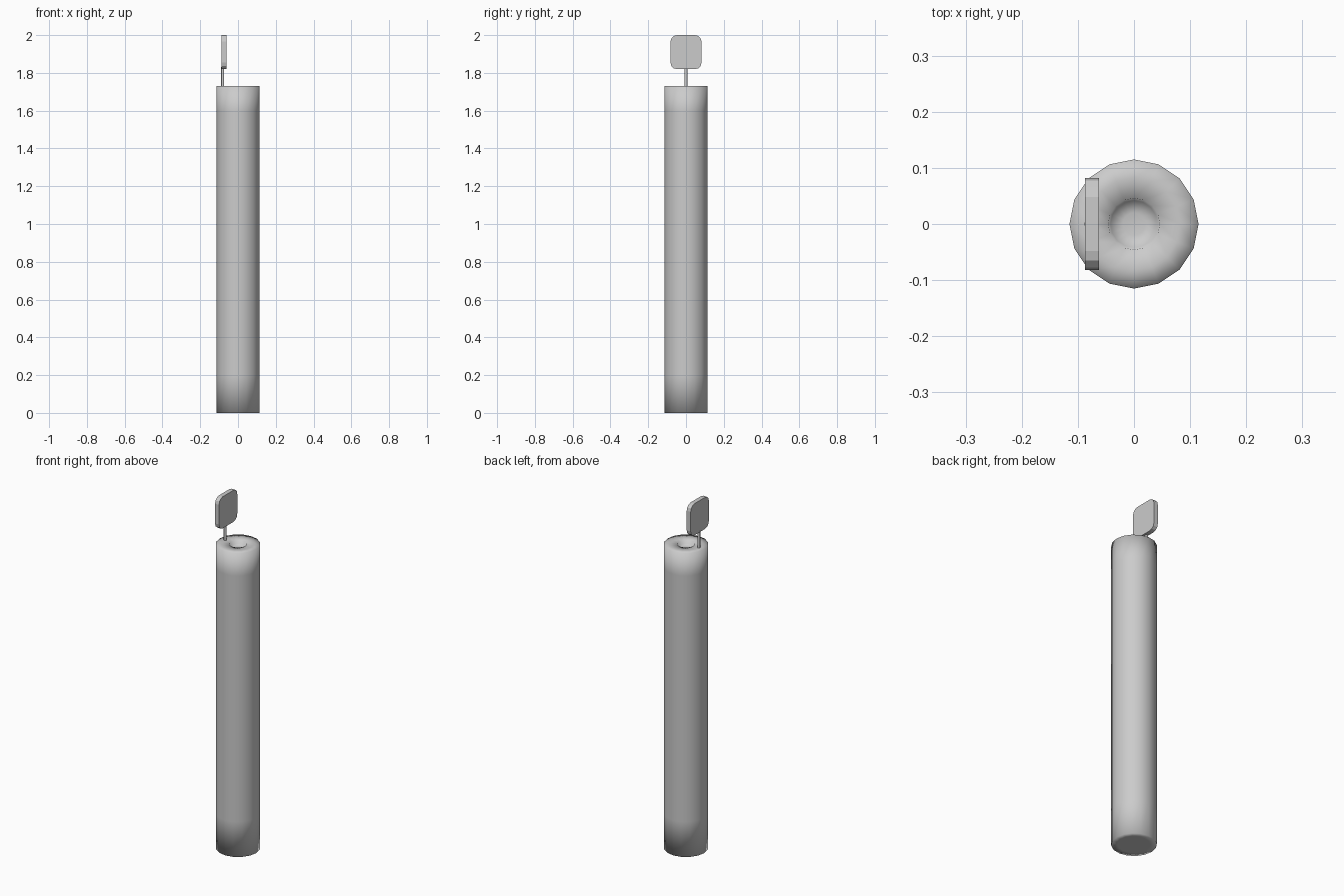
import bpy, bmesh, math
from mathutils import Matrix

if "Cube" in bpy.data.objects:
    bpy.data.objects.remove(bpy.data.objects["Cube"])

grey = bpy.data.materials.new("light grey")
grey.diffuse_color = (0.6, 0.6, 0.6, 1)
grey.use_nodes = True
grey.node_tree.nodes["Principled BSDF"].inputs["Base Color"].default_value = grey.diffuse_color


def make_object(name, bm):
    bmesh.ops.recalc_face_normals(bm, faces=bm.faces)
    mesh = bpy.data.meshes.new(name)
    bm.to_mesh(mesh)
    bm.free()
    mesh.materials.append(grey)
    obj = bpy.data.objects.new(name, mesh)
    bpy.context.collection.objects.link(obj)
    return obj


def lathe(name, profile, sides):
    """Closed solid of revolution from (radius, height) pairs."""
    bm = bmesh.new()
    rings = []
    for r, z in profile:
        rings.append([bm.verts.new((r * math.cos(a), r * math.sin(a), z))
                      for a in (math.tau * i / sides for i in range(sides))])
    for low, high in zip(rings, rings[1:]):
        for i in range(sides):
            j = (i + 1) % sides
            bm.faces.new((low[i], low[j], high[j], high[i]))
    bm.faces.new(rings[0])
    bm.faces.new(rings[-1])
    obj = make_object(name, bm)
    for p in obj.data.polygons:
        p.use_smooth = True
    return obj


# Post with softly shaded ends and a shallow round recess in the top
lathe("post", [(0.082, 0), (0.115, 0), (0.115, 0.2), (0.115, 1.6), (0.115, 1.73),
               (0.082, 1.73), (0.046, 1.73), (0.042, 1.71), (0.02, 1.705)], 16)

# Thin stem at the left edge of the post top
bm = bmesh.new()
bmesh.ops.create_cone(bm, cap_ends=True, segments=8, radius1=0.008, radius2=0.008,
                      depth=0.12, matrix=Matrix.Translation((-0.081, 0, 1.77)))
stem = make_object("stem", bm)
for p in stem.data.polygons:
    p.use_smooth = len(p.vertices) == 4

# Upright plate with rounded corners
bm = bmesh.new()
outline = []
half_w, half_h, rad, steps = 0.082, 0.09, 0.034, 3
for q, (sy, sz) in enumerate([(1, 1), (-1, 1), (-1, -1), (1, -1)]):
    for k in range(steps + 1):
        a = math.pi / 2 * (q + k / steps)
        outline.append(bm.verts.new((-0.087, sy * (half_w - rad) + rad * math.cos(a),
                                     1.91 + sz * (half_h - rad) + rad * math.sin(a))))
face = bm.faces.new(outline)
out = bmesh.ops.extrude_face_region(bm, geom=[face])
bmesh.ops.translate(bm, vec=(0.025, 0, 0),
                    verts=[g for g in out["geom"] if isinstance(g, bmesh.types.BMVert)])
make_object("sign_plate", bm)
